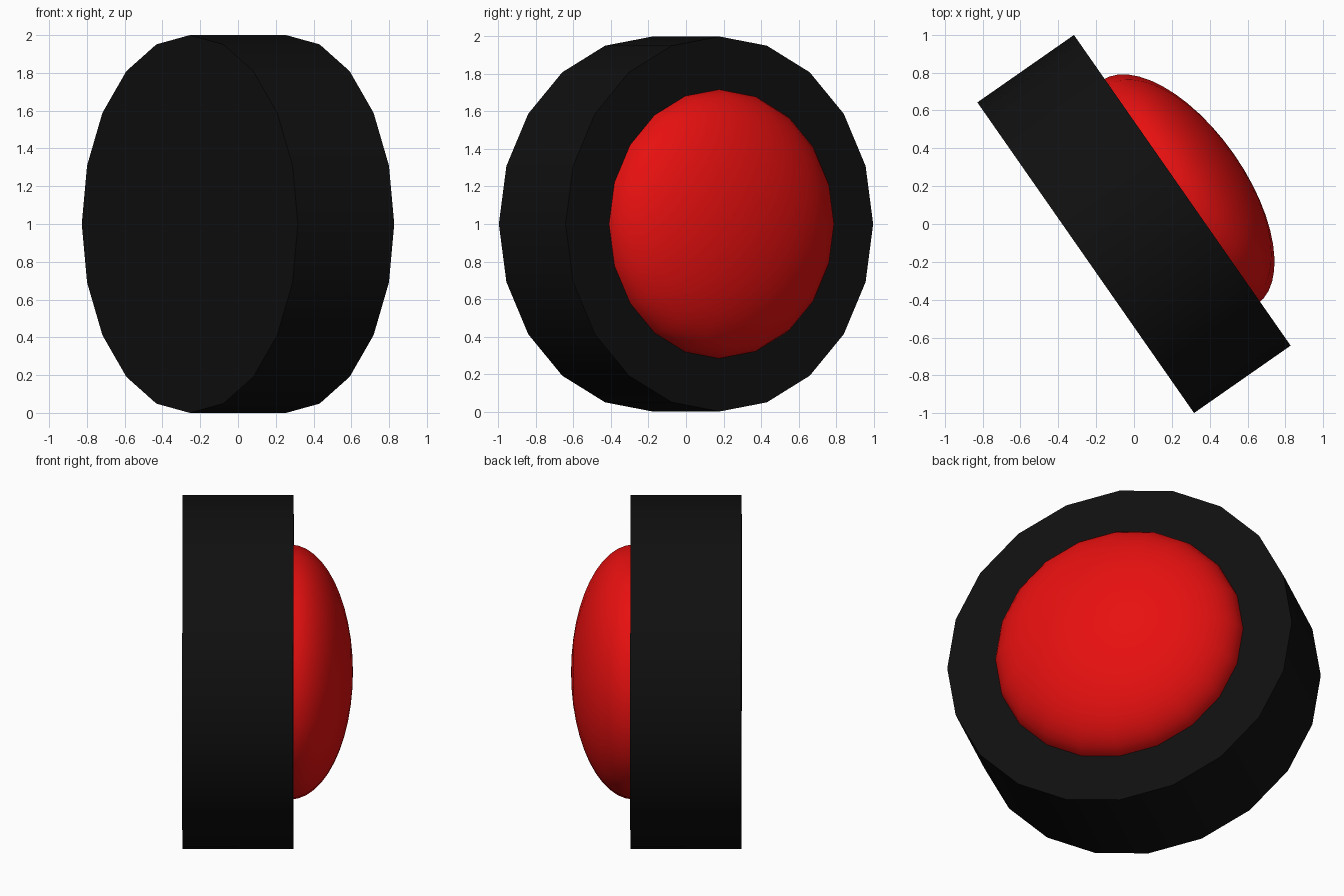
import bpy, bmesh
from math import radians, cos, sin
from mathutils import Vector

cube = bpy.data.objects.get("Cube")
if cube:
    bpy.data.objects.remove(cube, do_unlink=True)

SIDES = 20
THICKNESS = 0.622
YAW = radians(34.9)
AXIS = Vector((cos(YAW), sin(YAW), 0))
CENTRE = Vector((0, 0, 1))


def material(name, colour):
    mat = bpy.data.materials.new(name)
    mat.use_nodes = True
    mat.diffuse_color = colour
    bsdf = next(n for n in mat.node_tree.nodes if n.type == 'BSDF_PRINCIPLED')
    bsdf.inputs["Base Color"].default_value = colour
    return mat


def add_part(name, bm, offset, mat):
    """Place a part built around local z so that it faces along AXIS."""
    mesh = bpy.data.meshes.new(name)
    bm.to_mesh(mesh)
    bm.free()
    mesh.materials.append(mat)
    obj = bpy.data.objects.new(name, mesh)
    bpy.context.collection.objects.link(obj)
    obj.location = CENTRE + AXIS * offset
    obj.rotation_euler = (0, radians(90), YAW)
    bpy.ops.object.select_all(action='DESELECT')
    obj.select_set(True)
    bpy.context.view_layer.objects.active = obj
    bpy.ops.object.shade_smooth_by_angle(angle=radians(30))
    return obj


black = material("black", (0.005, 0.005, 0.005, 1))
red = material("red", (0.8, 0.005, 0.005, 1))

# Thick round base standing on its edge
bm = bmesh.new()
bmesh.ops.create_cone(bm, cap_ends=True, segments=SIDES, radius1=1, radius2=1,
                      depth=THICKNESS)
# Put a corner of the outline exactly at the top
add_part("base", bm, 0, black)

# Flattened dome, sunk a little into the base, hidden half removed
SINK = 0.02
bm = bmesh.new()
bmesh.ops.create_uvsphere(bm, u_segments=SIDES, v_segments=24, radius=1)
bmesh.ops.scale(bm, vec=(0.72, 0.72, 0.353), verts=bm.verts)
bmesh.ops.bisect_plane(bm, geom=bm.verts[:] + bm.edges[:] + bm.faces[:],
                       plane_co=(0, 0, 0), plane_no=(0, 0, 1), clear_inner=True)
add_part("button_dome", bm, THICKNESS / 2 - SINK, red)
